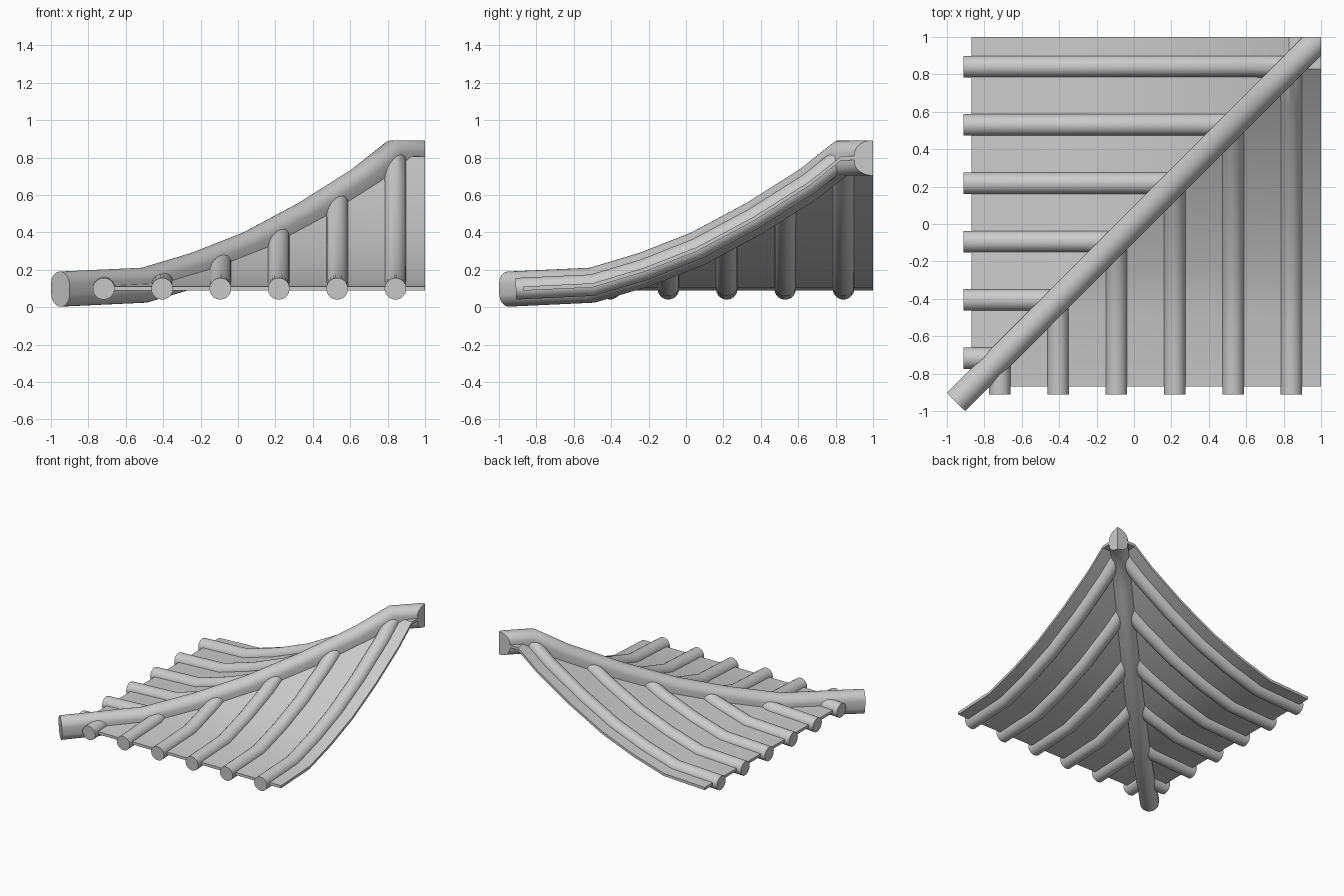
import bpy, bmesh, math
from mathutils import Vector

if "Cube" in bpy.data.objects:
    bpy.data.objects.remove(bpy.data.objects["Cube"])

# Shared roof slope: distance in from the eave -> height
PROFILE = [(-0.5, 0.118), (-0.22, 0.202), (0.06, 0.312), (0.36, 0.472),
           (0.66, 0.662), (0.83, 0.797), (1.0, 0.80)]
EAVE_Z = 0.097


def height(s):
    pts = [(-0.95, EAVE_Z)] + PROFILE
    for (a, za), (b, zb) in zip(pts, pts[1:]):
        if s <= b:
            return za + (zb - za) * (s - a) / (b - a)
    return pts[-1][1]


def slope_path(start, end):
    mids = [s for s, z in PROFILE if start + 0.01 < s < end - 0.01]
    return [(s, height(s)) for s in [start] + mids + [end]]


def finish(name, bm):
    bmesh.ops.recalc_face_normals(bm, faces=bm.faces)
    me = bpy.data.meshes.new(name)
    bm.to_mesh(me)
    bm.free()
    ob = bpy.data.objects.new(name, me)
    bpy.context.collection.objects.link(ob)
    bpy.ops.object.select_all(action='DESELECT')
    ob.select_set(True)
    bpy.context.view_layer.objects.active = ob
    bpy.ops.object.shade_smooth_by_angle(angle=math.radians(35))
    return ob


def sweep(bm, path, section, place):
    """Sweep a (sideways, normal) section along a (run, height) path with mitres."""
    pts = [Vector(p) for p in path]
    dirs = [(b - a).normalized() for a, b in zip(pts, pts[1:])]
    rings = []
    for i, p in enumerate(pts):
        d0, d1 = dirs[max(i - 1, 0)], dirs[min(i, len(dirs) - 1)]
        t = (d0 + d1).normalized()
        n = Vector((-t.y, t.x)) / t.dot(d0)
        rings.append([bm.verts.new(place(p.x + n.x * v, u, p.y + n.y * v))
                      for u, v in section])
    k = len(section)
    for a, b in zip(rings, rings[1:]):
        for j in range(k):
            bm.faces.new((a[j], a[(j + 1) % k], b[(j + 1) % k], b[j]))
    bm.faces.new(rings[0])
    bm.faces.new(rings[-1])


def circle(r, n=24, stretch=0.0):
    out = []
    for i in range(n):
        a = 2 * math.pi * (i + 0.5) / n
        out.append((r * math.cos(a),
                    r * math.sin(a) + math.copysign(stretch, math.sin(a))))
    return out


# Hip ridge along the diagonal, trimmed square at the back corner
R2 = math.sqrt(2)
bm = bmesh.new()
hip = [(s * R2, z) for s, z in slope_path(-0.95, 1.0)]
hip[-1] = (1.15 * R2, 0.80)
sweep(bm, hip, circle(0.07, 32, 0.024),
      lambda s, u, z: Vector(((s + u) / R2, (s - u) / R2, z)))
for n in ((1, 0, 0), (0, 1, 0)):
    cut = bmesh.ops.bisect_plane(bm, geom=bm.verts[:] + bm.edges[:] + bm.faces[:],
                                 plane_co=(1, 1, 0), plane_no=n, clear_outer=True)
    edges = [e for e in cut['geom_cut'] if isinstance(e, bmesh.types.BMEdge)]
    bmesh.ops.holes_fill(bm, edges=edges)
finish("hip_ridge", bm)

# Two mirrored slopes: thin sheet plus round tile rows
SIDES = {"front": lambda s, u, z: Vector((u, s, z)),
         "left": lambda s, u, z: Vector((s, u, z))}
for side, place in SIDES.items():
    # Triangular sheet running from the hip line to the open edge
    bm = bmesh.new()
    rows = []
    for s, z in slope_path(-0.87, 1.0):
        ends = (s,) if s > 0.999 else (s, 1.0)
        rows.append([[bm.verts.new(place(s, u, z + dz)) for u in ends]
                     for dz in (0.01, -0.012)])
    for a, b in zip(rows, rows[1:]):
        for lay in (0, 1):
            bm.faces.new(a[lay] + b[lay][::-1])
        for e in (0, -1):
            bm.faces.new((a[0][e], b[0][e], b[1][e], a[1][e]))
    bm.faces.new(rows[0][0] + rows[0][1][::-1])
    finish(side + "_roof_sheet", bm)

    # Tile rows, each ending at the hip
    for i in range(6):
        c = -0.718 + i * 0.312
        bm = bmesh.new()
        sweep(bm, slope_path(-0.91, c), circle(0.058),
              lambda s, u, z: place(s, c + u, z))
        finish(f"{side}_tile_row_{i + 1}", bm)
